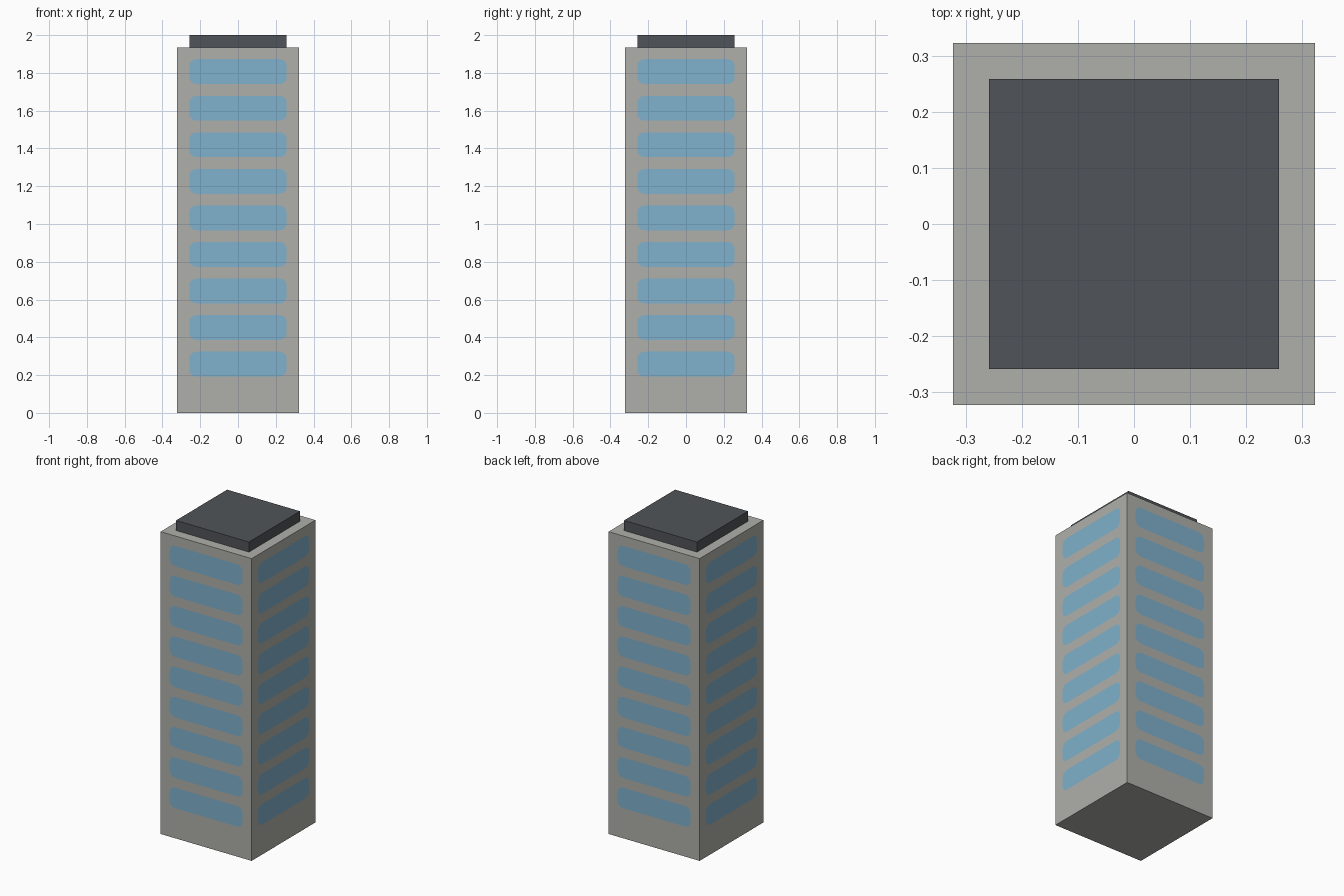
import bpy, bmesh, math
from mathutils import Matrix

if "Cube" in bpy.data.objects:
    bpy.data.objects.remove(bpy.data.objects["Cube"])

U = 2 / 3.1                 # one module: tower is 1 x 1 x 3, roof cap adds 0.1
HALF, HEIGHT = 0.5 * U, 3 * U
FLOORS, PITCH = 9, 0.3 * U
WIN_W, WIN_H, RADIUS = 0.40 * U, 0.102 * U, 0.06 * U   # window half sizes, corner radius


def material(name, rgb):
    m = bpy.data.materials.new(name)
    lin = [(c / 255 / 12.92) if c < 10 else ((c / 255 + 0.055) / 1.055) ** 2.4 for c in rgb]
    m.diffuse_color = (*lin, 1)
    m.use_nodes = True
    m.node_tree.nodes["Principled BSDF"].inputs["Base Color"].default_value = m.diffuse_color
    return m


concrete = material("concrete grey", (175, 175, 170))
glass = material("window blue", (128, 177, 204))
dark = material("roof dark grey", (80, 84, 88))


def make_object(name, bm, mats):
    mesh = bpy.data.meshes.new(name)
    bm.to_mesh(mesh)
    bm.free()
    for m in mats:
        mesh.materials.append(m)
    ob = bpy.data.objects.new(name, mesh)
    bpy.context.collection.objects.link(ob)
    return ob


def build_wall(bm, rot):
    def face(pts, mat=0):
        f = bm.faces.new([bm.verts.new(rot @ Matrix.Translation((u, -HALF, z)).translation)
                          for u, z in pts])
        f.material_index = mat

    def rect(z0, z1):
        face([(-HALF, z0), (HALF, z0), (HALF, z1), (-HALF, z1)])

    # plain base and top strips
    start = 0.25 * U
    rect(0, start)
    rect(start + FLOORS * PITCH, HEIGHT)

    # one cell per floor with a flush rounded window
    signs = [(-1, -1), (1, -1), (1, 1), (-1, 1)]
    for k in range(FLOORS):
        zc = start + (k + 0.5) * PITCH
        corners = [(sx * HALF, zc + sz * PITCH / 2) for sx, sz in signs]
        arcs = []
        for i, (sx, sz) in enumerate(signs):
            cx, cz = sx * (WIN_W - RADIUS), zc + sz * (WIN_H - RADIUS)
            angles = [math.radians(180 + 90 * i + 15 * j) for j in range(7)]
            arcs.append([(cx + RADIUS * math.cos(a), cz + RADIUS * math.sin(a)) for a in angles])
        face([p for arc in arcs for p in arc], 1)
        for i in range(4):
            n = (i + 1) % 4
            face([corners[i], corners[n], arcs[n][0], arcs[i][-1]])
            for a, b in zip(arcs[i], arcs[i][1:]):
                face([corners[i], b, a])


# tower body: four identical walls plus top and bottom
bm = bmesh.new()
for side in range(4):
    build_wall(bm, Matrix.Rotation(side * math.pi / 2, 4, 'Z'))
ring = [(-HALF, -HALF), (HALF, -HALF), (HALF, HALF), (-HALF, HALF)]
bm.faces.new([bm.verts.new((x, y, HEIGHT)) for x, y in ring])
bm.faces.new([bm.verts.new((x, y, 0)) for x, y in reversed(ring)])
bmesh.ops.remove_doubles(bm, verts=bm.verts[:], dist=1e-5)
make_object("tower_body", bm, [concrete, glass])

# roof cap
bm = bmesh.new()
bmesh.ops.create_cube(bm, size=1, matrix=Matrix.Translation((0, 0, HEIGHT + 0.05 * U))
                      @ Matrix.Diagonal((0.8 * U, 0.8 * U, 0.1 * U, 1)))
make_object("roof_cap", bm, [dark])
